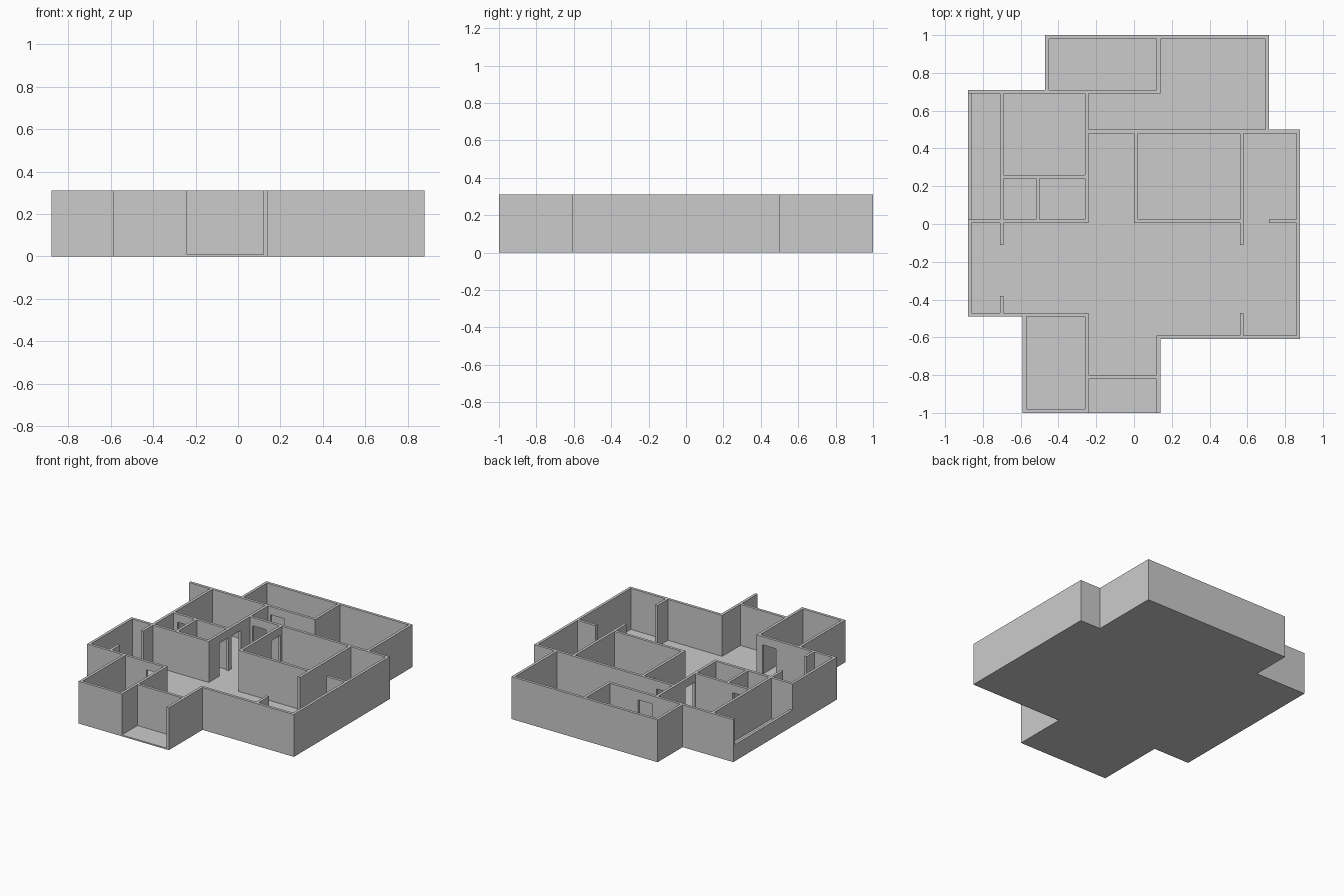
import bpy, bmesh

if "Cube" in bpy.data.objects:
    bpy.data.objects.remove(bpy.data.objects["Cube"])

FLOOR, RAIL, DOOR, TOP = 0.01, 0.12, 0.25, 0.31
T = 0.02  # wall thickness

solids, voids = [], []


def floor(x0, x1, y0, y1):
    solids.append((x0, x1, y0, y1, 0, FLOOR))


def wall_x(y, x0, x1, h=TOP):
    """Wall running along x, lower side at y."""
    solids.append((x0, x1, y, y + T, 0, h))


def wall_y(x, y0, y1, h=TOP):
    """Wall running along y, left side at x."""
    solids.append((x, x + T, y0, y1, 0, h))


def door_x(y, x0, x1):
    voids.append((x0, x1, y, y + T, FLOOR, DOOR))


def door_y(x, y0, y1):
    voids.append((x, x + T, y0, y1, FLOOR, DOOR))


# Floor slab
floor(-.88, .715, .48, .71)
floor(-.47, .715, .71, 1)
floor(-.88, .88, -.49, .5)
floor(-.59, .88, -.61, -.49)
floor(-.59, .14, -1, -.61)

# Outer walls
wall_x(.98, -.47, .715)
wall_y(-.47, .69, 1)
wall_y(.695, .48, 1)
wall_x(.48, -.26, .88)
wall_y(.86, -.61, .5)
wall_x(-.61, .12, .88)
wall_y(.12, -1, -.59)
wall_y(-.59 + 0, -1, -.47)
wall_x(-1, -.59, -.24)
wall_x(-.49, -.88, -.24)
wall_y(-.88, -.49, .025)
wall_x(.69, -.88, .14)

# Balcony parapet
wall_y(-.88, .005, .71, RAIL)

# Inner walls
wall_y(.12, .69, 1)
wall_y(-.71, .005, .71)
wall_y(-.26, .005, .71)
wall_x(.24, -.71, -.24)
wall_y(-.52, .005, .26)
wall_x(.005, -.88, -.24)
wall_y(0, .005, .5)
wall_x(.005, 0, .58)
wall_y(.56, -.11, .5)
wall_x(.005, .715, .88)
wall_y(.56, -.61, -.47)
wall_y(-.71, -.11, .005)
wall_y(-.71, -.49, -.38)
wall_y(-.26, -1, -.47)
wall_x(-.82, -.26, .14)

# Doorways
door_y(-.26, .13, .23)
door_y(-.26, .27, .375)
door_x(.48, -.22, -.11)
door_x(.69, -.22, -.11)
door_y(0, .36, .465)
door_x(-.49, -.40, -.29)
door_x(.24, -.66, -.56)


def fuse(name):
    """Union of all solids minus the voids, keeping only the outer skin."""
    boxes = solids + voids
    axes = [sorted({round(v, 4) for b in boxes for v in b[2 * a:2 * a + 2]})
            for a in range(3)]

    def inside(p, b):
        return all(b[2 * a] < p[a] < b[2 * a + 1] for a in range(3))

    filled = set()
    for i in range(len(axes[0]) - 1):
        for j in range(len(axes[1]) - 1):
            for k in range(len(axes[2]) - 1):
                p = [(axes[a][n] + axes[a][n + 1]) / 2
                     for a, n in enumerate((i, j, k))]
                if any(inside(p, b) for b in solids) and not any(inside(p, b) for b in voids):
                    filled.add((i, j, k))

    bm = bmesh.new()
    verts = {}

    def vert(idx):
        if idx not in verts:
            verts[idx] = bm.verts.new([axes[a][idx[a]] for a in range(3)])
        return verts[idx]

    for c in filled:
        for a in range(3):
            u, v = (a + 1) % 3, (a + 2) % 3
            for side in (0, 1):
                n = list(c)
                n[a] += 1 if side else -1
                if tuple(n) in filled:
                    continue
                quad = []
                for du, dv in ((0, 0), (1, 0), (1, 1), (0, 1)):
                    q = list(c)
                    q[a] += side
                    q[u] += du
                    q[v] += dv
                    quad.append(vert(tuple(q)))
                bm.faces.new(quad if side else quad[::-1])
    bmesh.ops.dissolve_limit(bm, angle_limit=0.01, verts=bm.verts[:], edges=bm.edges[:])
    mesh = bpy.data.meshes.new(name)
    bm.to_mesh(mesh)
    bm.free()
    obj = bpy.data.objects.new(name, mesh)
    bpy.context.collection.objects.link(obj)
    return obj


fuse("apartment_walls_and_floor")
